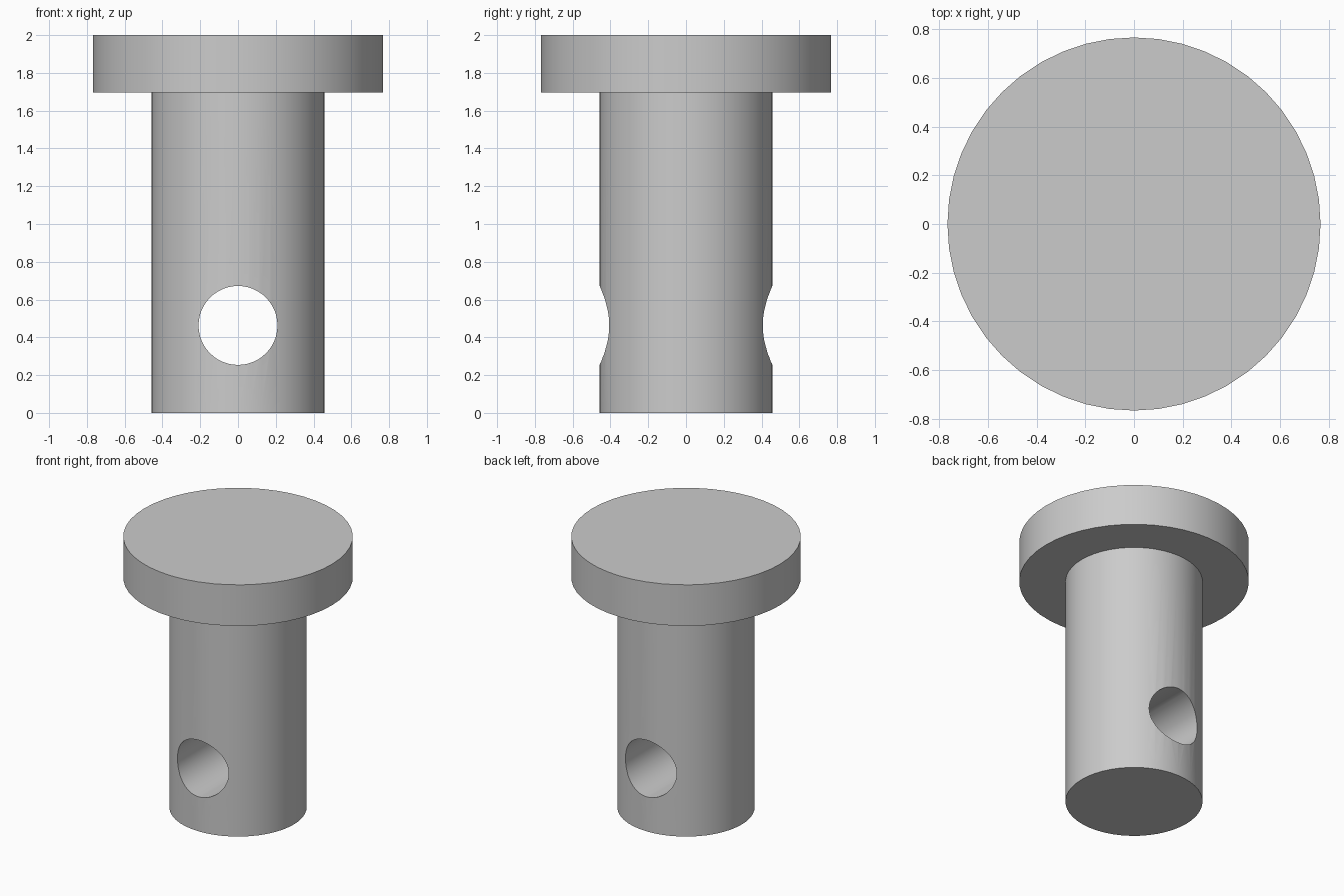
import bpy, bmesh, math

if "Cube" in bpy.data.objects:
    bpy.data.objects.remove(bpy.data.objects["Cube"])

SIDES = 48
SHAFT_R, HEAD_R = 0.458, 0.767
HEAD_Z, TOP_Z = 1.697, 2.0
HOLE_R, HOLE_Z = 0.209, 0.463


def turned_solid(name, profile, sides):
    """Closed solid of revolution from (radius, z) points, bottom to top."""
    bm = bmesh.new()
    angles = [2 * math.pi * i / sides for i in range(sides)]
    rings = [[bm.verts.new((r * math.cos(a), r * math.sin(a), z)) for a in angles]
             for r, z in profile]
    for low, high in zip(rings, rings[1:]):
        for i in range(sides):
            j = (i + 1) % sides
            bm.faces.new((low[i], low[j], high[j], high[i]))
    bm.faces.new(rings[0][::-1])
    bm.faces.new(rings[-1])
    mesh = bpy.data.meshes.new(name)
    bm.to_mesh(mesh)
    bm.free()
    obj = bpy.data.objects.new(name, mesh)
    bpy.context.collection.objects.link(obj)
    return obj


# Pin: shaft with a wide flat head, one continuous solid
pin = turned_solid("headed_pin", [(SHAFT_R, 0), (SHAFT_R, HEAD_Z),
                                  (HEAD_R, HEAD_Z), (HEAD_R, TOP_Z)], SIDES)

# Cross hole running front to back through the lower shaft
cutter = turned_solid("cross_hole_cutter", [(HOLE_R, -1), (HOLE_R, 1)], SIDES)
cutter.location.z = HOLE_Z
cutter.rotation_euler.x = math.pi / 2
cutter.hide_render = True

hole = pin.modifiers.new("cross_hole", 'BOOLEAN')
hole.operation = 'DIFFERENCE'
hole.solver = 'EXACT'
hole.object = cutter

# Apply the hole, then smooth the round walls and keep the rims sharp
bpy.context.view_layer.objects.active = pin
pin.select_set(True)
bpy.ops.object.modifier_apply(modifier=hole.name)
bpy.data.objects.remove(cutter)
bpy.ops.object.shade_smooth_by_angle(angle=math.radians(30))
